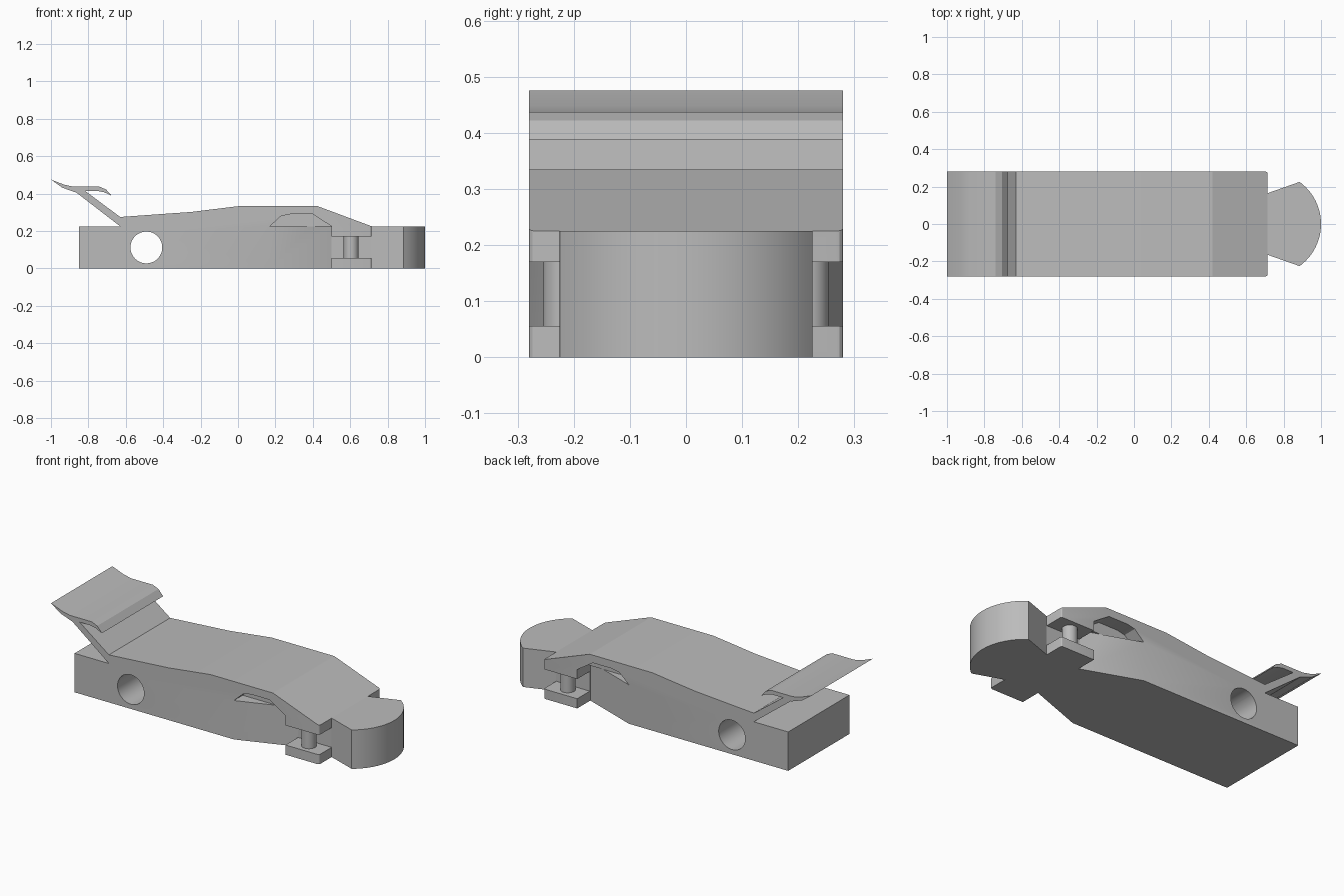
import bpy, bmesh, math

if "Cube" in bpy.data.objects:
    bpy.data.objects.remove(bpy.data.objects["Cube"], do_unlink=True)

HALF = 0.28    # half width of the body
DECK = 0.225   # height of the flat deck and nose
FRONT = 0.715  # front end of the body
NECK = 0.165   # half width between the front plates

grey = bpy.data.materials.new("plain grey")
grey.use_nodes = True
grey.diffuse_color = (0.5, 0.5, 0.5, 1)
grey.node_tree.nodes["Principled BSDF"].inputs["Base Color"].default_value = (0.5, 0.5, 0.5, 1)


def prism(name, points, low, high, axis):
    """Extrude a 2D outline along y (outline in x, z) or z (outline in x, y)."""
    bm = bmesh.new()
    place = (lambda a, b: (a, low, b)) if axis == "y" else (lambda a, b: (a, b, low))
    face = bm.faces.new([bm.verts.new(place(a, b)) for a, b in points])
    grown = bmesh.ops.extrude_face_region(bm, geom=[face])
    step = (0, high - low, 0) if axis == "y" else (0, 0, high - low)
    moved = [v for v in grown["geom"] if isinstance(v, bmesh.types.BMVert)]
    bmesh.ops.translate(bm, verts=moved, vec=step)
    bmesh.ops.recalc_face_normals(bm, faces=bm.faces)
    mesh = bpy.data.meshes.new(name)
    bm.to_mesh(mesh)
    bm.free()
    obj = bpy.data.objects.new(name, mesh)
    bpy.context.collection.objects.link(obj)
    mesh.materials.append(grey)
    return obj


def circle(x, y, r, n=48):
    return [(x + r * math.cos(2 * math.pi * i / n), y + r * math.sin(2 * math.pi * i / n))
            for i in range(n)]


def smooth(obj):
    bpy.ops.object.select_all(action="DESELECT")
    obj.select_set(True)
    bpy.context.view_layer.objects.active = obj
    bpy.ops.object.shade_smooth_by_angle(angle=math.radians(20))


# Main body: side profile with a low tail and a raised, sloping roof
body = prism("body", [(-0.85, 0), (FRONT, 0), (FRONT, DECK), (0.42, 0.335), (0.02, 0.335),
                      (-0.25, 0.302), (-0.63, 0.275), (-0.63, DECK), (-0.85, DECK)],
             -HALF, HALF, "y")

# Slightly rounded front corners
bm = bmesh.new()
bm.from_mesh(body.data)
corners = [e for e in bm.edges if all(abs(v.co.x - FRONT) < 0.001 for v in e.verts)
           and abs(e.verts[0].co.z - e.verts[1].co.z) > 0.1]
bmesh.ops.bevel(bm, geom=corners, offset=0.012, segments=3, affect="EDGES", profile=0.5)
bm.to_mesh(body.data)
bm.free()

# Cutters: axle hole, tapered flanks, front wheel slots and arches under the roof
cutters = [prism("axle_hole_cutter", circle(-0.49, 0.112, 0.085), -0.5, 0.5, "y")]
for side, s in (("left", 1), ("right", -1)):
    cutters.append(prism(side + "_taper_cutter",
                         [(0.17, s * HALF), (0.5, s * 0.16), (0.5, s * 0.4), (0.17, s * 0.4)],
                         -0.1, DECK, "z"))
    cutters.append(prism(side + "_slot_cutter",
                         [(0.49, s * NECK), (0.8, s * NECK), (0.8, s * 0.4), (0.49, s * 0.4)],
                         0.056, 0.17, "z"))
    cutters.append(prism(side + "_arch_cutter",
                         [(0.17, DECK), (0.23, 0.28), (0.28, 0.29), (0.4, 0.29), (0.5, DECK)],
                         s * 0.2, s * 0.4, "y"))

for cutter in cutters:
    cut = body.modifiers.new(cutter.name, "BOOLEAN")
    cut.operation = "DIFFERENCE"
    cut.solver = "EXACT"
    cut.object = cutter
bpy.context.view_layer.objects.active = body
for cutter in cutters:
    bpy.ops.object.modifier_apply(modifier=cutter.name)
    bpy.data.objects.remove(cutter, do_unlink=True)
smooth(body)

# Axle pins between the front plates
for side, s in (("left", 1), ("right", -1)):
    smooth(prism(side + "_front_pin", circle(0.605, s * 0.215, 0.04, 32), 0.05, 0.175, "z"))

# Flared nose with a round front
radius, centre = 0.278, 0.722
spread = math.asin(0.225 / radius)
arc = [(centre + radius * math.cos(a), radius * math.sin(a))
       for a in (spread * (i / 12 - 1) for i in range(25))]
smooth(prism("nose", [(FRONT, -NECK)] + arc + [(FRONT, NECK)], 0, DECK, "z"))

# Rear wing on a slanted strut
prism("wing_strut", [(-0.63, DECK), (-0.63, 0.275), (-0.825, 0.42), (-0.87, 0.41)],
      -HALF, HALF, "y")
smooth(prism("rear_wing", [(-1, 0.475), (-0.93, 0.448), (-0.88, 0.437), (-0.74, 0.437),
                           (-0.705, 0.422), (-0.675, 0.388), (-0.715, 0.407), (-0.75, 0.414),
                           (-0.82, 0.414), (-0.87, 0.407), (-0.94, 0.432)],
             -HALF, HALF, "y"))
